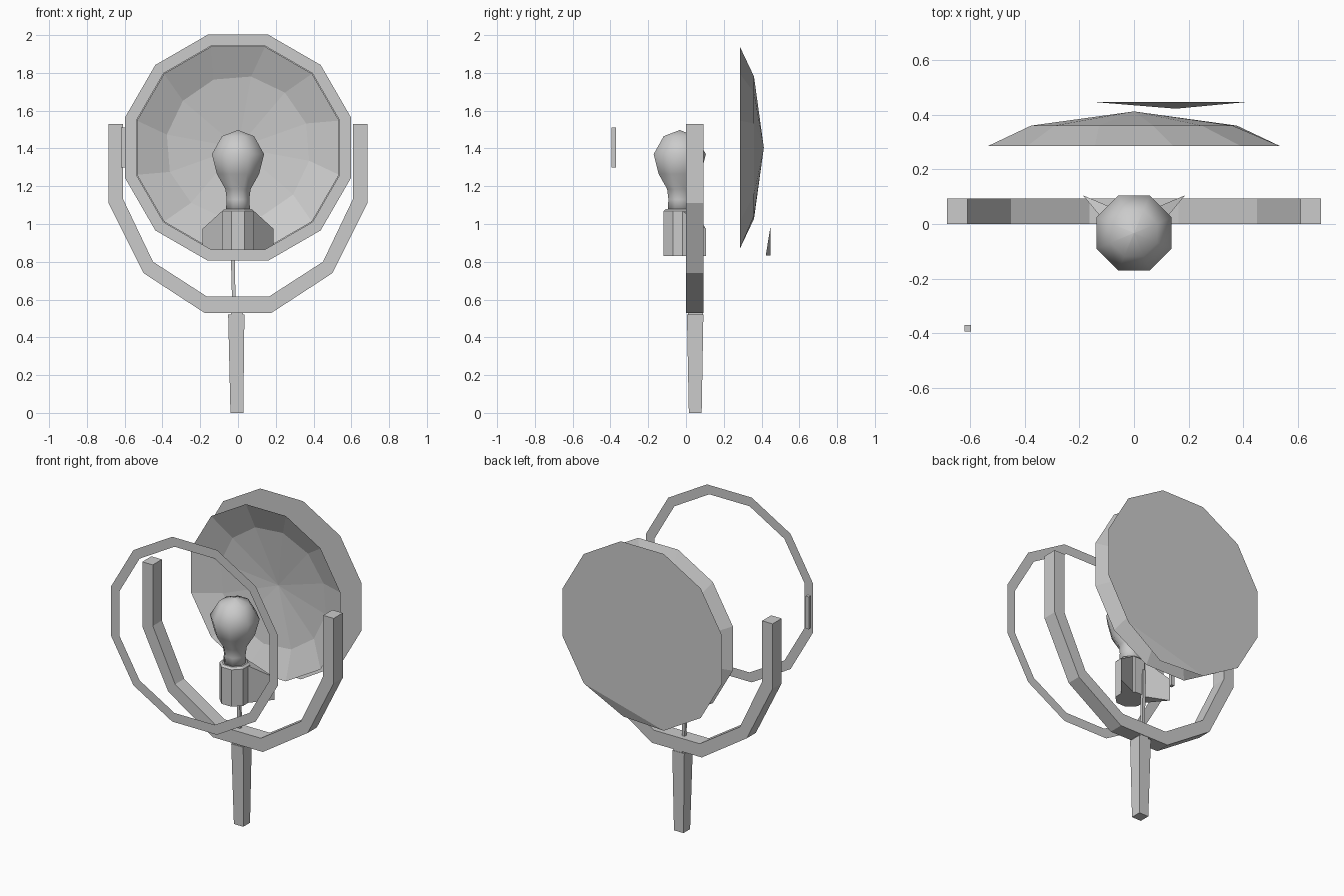
import bpy, bmesh, math
from mathutils import Vector

cube = bpy.data.objects.get("Cube")
if cube:
    bpy.data.objects.remove(cube, do_unlink=True)

grey = bpy.data.materials.new("plain_grey")
grey.use_nodes = True
colour = (0.6, 0.6, 0.6, 1)
grey.diffuse_color = colour
grey.node_tree.nodes["Principled BSDF"].inputs["Base Color"].default_value = colour

HUB_Z = 1.404


def add_part(name, verts, faces, smooth=False, solid=True):
    mesh = bpy.data.meshes.new(name)
    mesh.from_pydata([tuple(v) for v in verts], [], faces)
    bm = bmesh.new()
    bm.from_mesh(mesh)
    bmesh.ops.remove_doubles(bm, verts=bm.verts, dist=1e-5)
    if solid:
        bmesh.ops.recalc_face_normals(bm, faces=bm.faces)
    bm.to_mesh(mesh)
    bm.free()
    mesh.materials.append(grey)
    for p in mesh.polygons:
        p.use_smooth = smooth
    obj = bpy.data.objects.new(name, mesh)
    bpy.context.collection.objects.link(obj)
    return obj


def circle(flat_radius, y, n=12, turn=0.0):
    """Upright polygon around the lamp axis, measured across its flats."""
    r = flat_radius / math.cos(math.pi / n)
    angles = [math.tau * (i + 0.5) / n + turn for i in range(n)]
    return [Vector((r * math.cos(a), y, HUB_Z + r * math.sin(a))) for a in angles]


def bridge(n, a, b):
    return [(a + i, a + (i + 1) % n, b + (i + 1) % n, b + i) for i in range(n)]


def loft(name, rings, smooth=False):
    """Join equal cross-sections and cap both ends."""
    n = len(rings[0])
    faces = [f for k in range(len(rings) - 1) for f in bridge(n, k * n, (k + 1) * n)]
    last = (len(rings) - 1) * n
    faces += [tuple(range(n)), tuple(range(last, last + n))]
    return add_part(name, [v for r in rings for v in r], faces, smooth)


def rect(x0, x1, y0, y1, z):
    return [(x0, y0, z), (x1, y0, z), (x1, y1, z), (x0, y1, z)]


def octagon(flat_radius, z, y=-0.033):
    r = flat_radius / math.cos(math.pi / 8)
    return [(r * math.cos(math.tau * (i + 0.5) / 8),
             y + r * math.sin(math.tau * (i + 0.5) / 8), z) for i in range(8)]


# Flat front ring
add_part("front_ring", circle(0.598, -0.444) + circle(0.538, -0.444),
         bridge(12, 0, 12), solid=False)

# Faceted reflector dish, open towards the front
dish = circle(0.535, 0.285) + circle(0.37, 0.36, turn=0.08) + [Vector((0, 0.412, HUB_Z))]
add_part("reflector_dish", dish,
         bridge(12, 0, 12) + [(12 + i, 12 + (i + 1) % 12, 24) for i in range(12)],
         solid=False)

# Back plate with one corner bent forwards
plate = circle(0.572, 0.447)
bent = min(range(12), key=lambda i: (plate[i].z - plate[i].x * 0.1))
plate[bent].y = 0.422
add_part("back_plate", plate,
         [tuple(i for i in range(12) if i != bent),
          ((bent - 1) % 12, bent, (bent + 1) % 12)], solid=False)

# U-shaped yoke from mirrored outlines
outer = [(0.685, 1.53), (0.685, 1.11), (0.5, 0.74), (0.178, 0.53)]
inner = [(0.61, 1.53), (0.61, 1.135), (0.45, 0.8), (0.163, 0.615)]


def mirrored(half):
    return half + [(-x, z) for x, z in reversed(half)]


sections = [[(xo, 0, zo), (xi, 0, zi), (xi, 0.093, zi), (xo, 0.093, zo)]
            for (xo, zo), (xi, zi) in zip(mirrored(outer), mirrored(inner))]
loft("yoke", sections)

# Tapered handle, its collar and the thin rod behind the socket
loft("handle", [rect(-0.04, 0.028, 0.015, 0.083, 0), rect(-0.052, 0.034, 0.005, 0.092, 0.52)])
loft("handle_collar", [rect(-0.036, 0.026, 0.01, 0.09, 0.515), rect(-0.036, 0.026, 0.01, 0.09, 0.535)])
loft("support_rod", [rect(-0.03, -0.012, 0.04, 0.06, 0.53), rect(-0.042, -0.02, 0.04, 0.06, 1.0)])

# Bulb and socket
profile = [(0.001, 1.497), (0.085, 1.465), (0.138, 1.37), (0.112, 1.265),
           (0.067, 1.185), (0.06, 1.13), (0.064, 1.07)]
loft("bulb", [octagon(r, z) for r, z in profile], smooth=True)
socket = loft("bulb_socket", [octagon(0.085, 0.83), octagon(0.085, 1.068), octagon(0.073, 1.08)])

# Wedge-shaped fins either side of the socket
for side, label in ((1, "left"), (-1, "right")):
    def fin(z_root, z_tip):
        return [(side * 0.045, 0.045, z_root), (side * 0.083, -0.02, z_root),
                (side * 0.187, 0.105, z_tip)]
    loft(label + "_socket_fin", [fin(0.83, 0.83), fin(1.07, 0.975)])

# Two small hinge blocks on the right of the front ring
for label, low, high in (("lower", 1.3, 1.403), ("upper", 1.403, 1.51)):
    loft(label + "_hinge_block", [rect(-0.62, -0.597, -0.394, -0.37, low),
                                  rect(-0.62, -0.597, -0.394, -0.37, high)])
